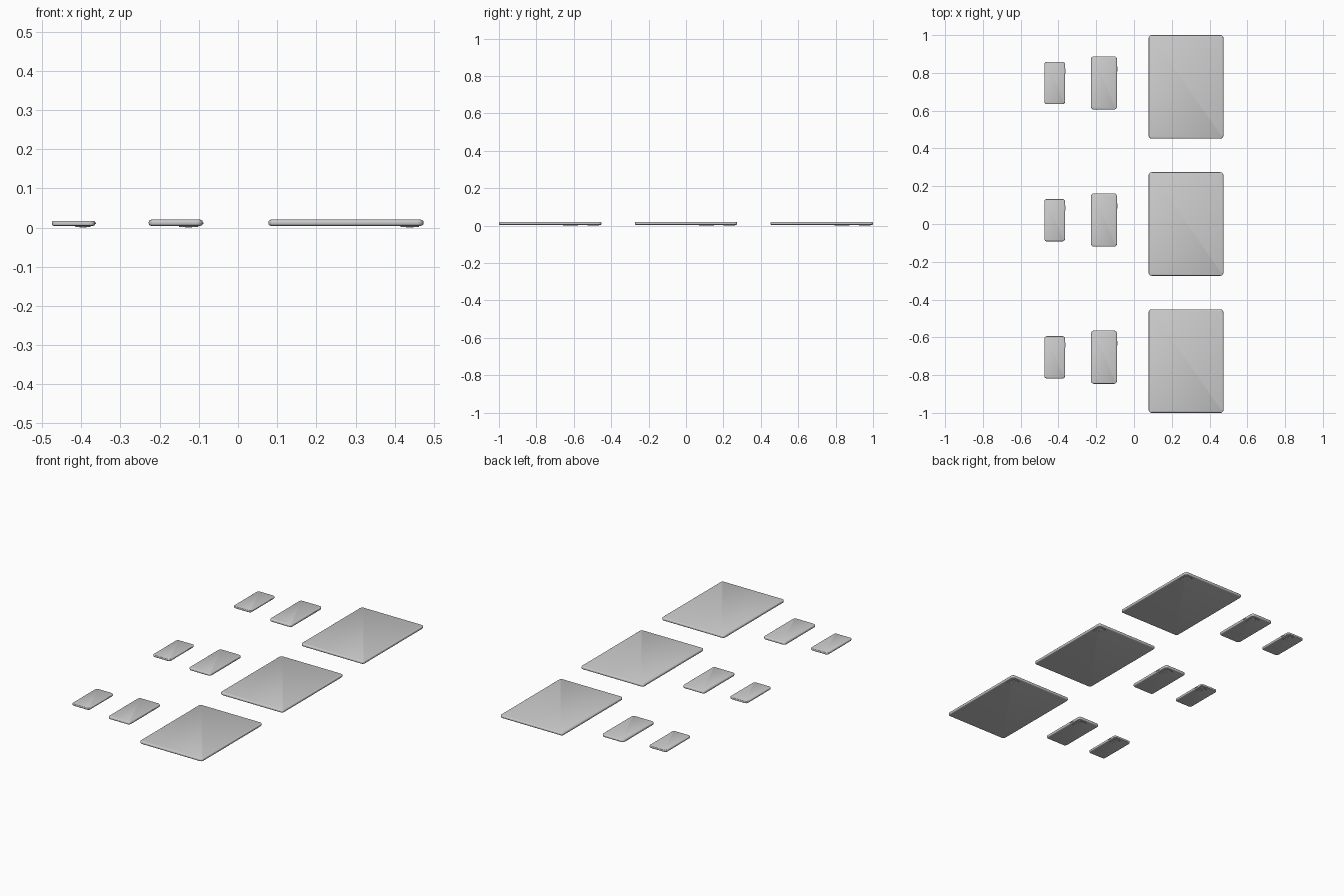
import bpy, bmesh, math

if "Cube" in bpy.data.objects:
    bpy.data.objects.remove(bpy.data.objects["Cube"])

ROW_PITCH = 0.726


def rounded_rect(w, d, r, seg=6):
    pts = []
    for i, (sx, sy) in enumerate([(1, 1), (-1, 1), (-1, -1), (1, -1)]):
        for k in range(seg + 1):
            a = math.pi / 2 * (i + k / seg)
            pts.append((sx * (w / 2 - r) + r * math.cos(a),
                        sy * (d / 2 - r) + r * math.sin(a)))
    return pts


def slab(name, loc, w, d, r, profile):
    """Loft a rounded rectangle through (inset, z) pairs, capped at both ends."""
    bm = bmesh.new()
    rings = []
    for inset, z in profile:
        pts = rounded_rect(w - 2 * inset, d - 2 * inset, max(r - inset, 0.0005))
        rings.append([bm.verts.new((x, y, z)) for x, y in pts])
    n = len(rings[0])
    for a, b in zip(rings, rings[1:]):
        for i in range(n):
            j = (i + 1) % n
            bm.faces.new((a[i], a[j], b[j], b[i]))
    bm.faces.new(rings[0][::-1])
    bm.faces.new(rings[-1])
    me = bpy.data.meshes.new(name)
    bm.to_mesh(me)
    bm.free()
    ob = bpy.data.objects.new(name, me)
    ob.location = loc
    bpy.context.collection.objects.link(ob)
    bpy.ops.object.select_all(action='DESELECT')
    ob.select_set(True)
    bpy.context.view_layer.objects.active = ob
    bpy.ops.object.shade_smooth_by_angle(angle=math.radians(35))
    return ob


def side_profile(z0, z1, b, seg=4):
    """Cross-section of a case with rounded lower and upper edges."""
    arc = [math.pi / 2 * k / seg for k in range(seg + 1)]
    low = [(b * (1 - math.sin(a)), z0 + b * (1 - math.cos(a))) for a in arc]
    return low + [(i, z0 + z1 - z) for i, z in reversed(low)]


# name, centre x, centre y, width, depth, corner, top z, edge radius, bump size, button y
DEVICES = [
    ("small_phone", -0.420, 0.020, 0.110, 0.224, 0.014, 0.017, 0.004, (0.040, 0.050), 0.085),
    ("large_phone", -0.159, 0.021, 0.138, 0.282, 0.016, 0.020, 0.006, (0.050, 0.062), 0.095),
    ("tablet", 0.2755, 0.0, 0.396, 0.548, 0.016, 0.020, 0.006, (0.048, 0.062), None),
]

for row in (-1, 0, 1):
    oy = row * ROW_PITCH
    for name, cx, cy, w, d, r, top, edge, (bw, bd), button_y in DEVICES:
        # case
        slab(name + "_case", (cx, cy + oy, 0), w, d, r,
             side_profile(0.0045, top - 0.0002, edge))
        # screen glass
        slab(name + "_screen", (cx, cy + oy, 0), w - 2 * edge, d - 2 * edge,
             r - edge, [(0, top - 0.002), (0, top - 0.0002), (0.0004, top)])
        # camera plate in the corner of the underside
        bx = cx + w / 2 - 0.011 - bw / 2
        by = cy + oy + d / 2 - 0.013 - bd / 2
        slab(name + "_camera_plate", (bx, by, 0), bw, bd, 0.011,
             [(0.001, 0.0015), (0, 0.0025), (0, 0.006)])
        # lenses
        for k in (-1, 1):
            slab(name + "_lens", (bx, by + k * bd * 0.22, 0), 0.018, 0.018, 0.009,
                 [(0.001, 0), (0, 0.0006), (0, 0.003)])
        # side button
        if button_y:
            slab(name + "_button", (cx + w / 2, button_y + oy, 0), 0.005, 0.026, 0.002,
                 side_profile(0.009, 0.013, 0.0008, 2))
